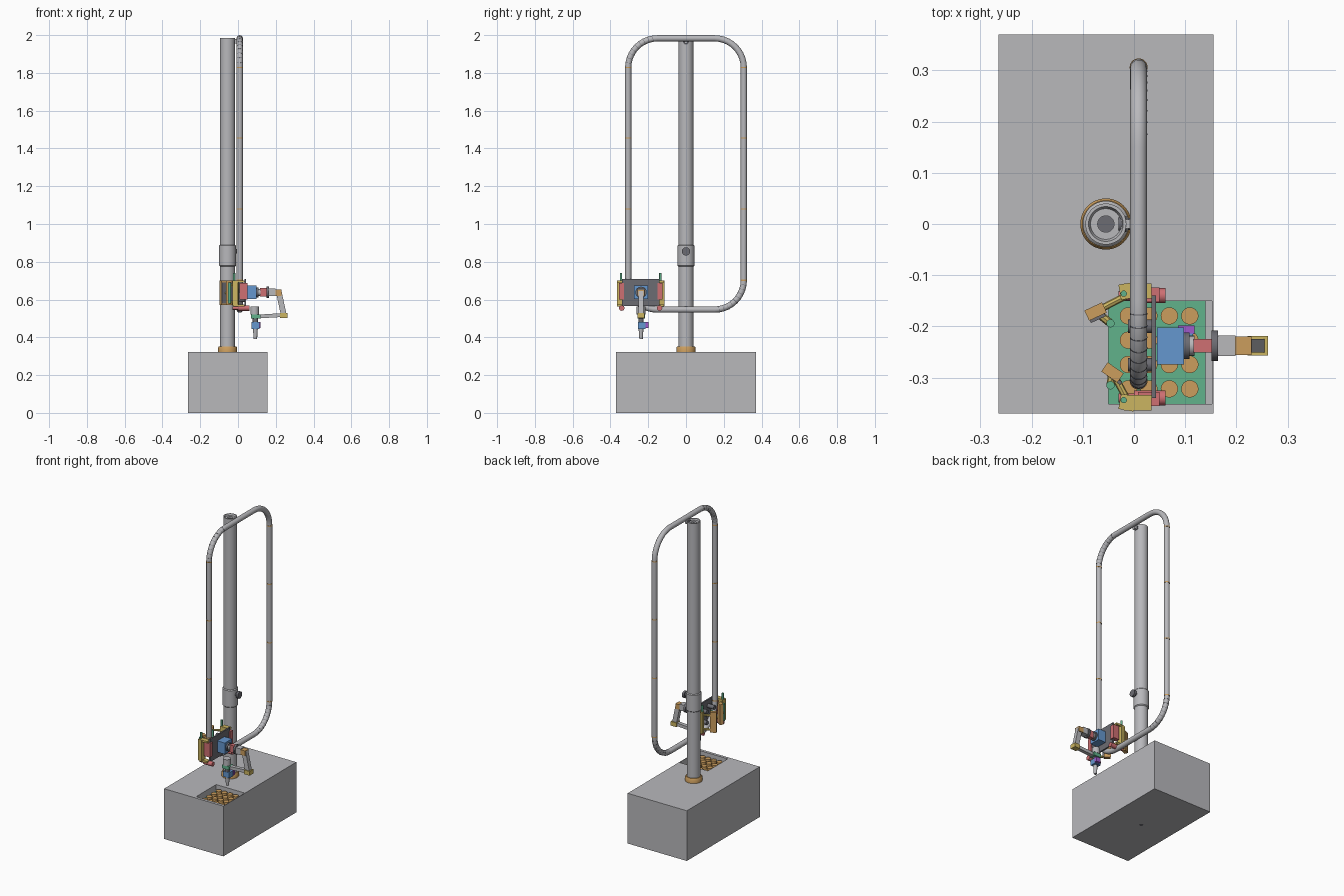
import bpy, bmesh, math
from mathutils import Vector, Matrix

if "Cube" in bpy.data.objects:
    bpy.data.objects.remove(bpy.data.objects["Cube"])


def material(name, r, g, b):
    m = bpy.data.materials.new(name)
    m.use_nodes = True
    m.diffuse_color = (r, g, b, 1)
    m.node_tree.nodes["Principled BSDF"].inputs["Base Color"].default_value = (r, g, b, 1)
    return m


GREY = material("steel grey", .48, .48, .5)
DARK = material("dark grey", .15, .15, .17)
ORANGE = material("orange", .6, .34, .11)
YELLOW = material("yellow", .6, .46, .12)
RED = material("red", .62, .16, .17)
BLUE = material("blue", .13, .31, .62)
GREEN = material("green", .12, .45, .26)
PURPLE = material("purple", .35, .1, .6)


def finish(name, bm, mat, smooth=False):
    bmesh.ops.recalc_face_normals(bm, faces=bm.faces)
    me = bpy.data.meshes.new(name)
    bm.to_mesh(me)
    bm.free()
    me.materials.append(mat)
    ob = bpy.data.objects.new(name, me)
    bpy.context.collection.objects.link(ob)
    if smooth:
        bpy.ops.object.select_all(action='DESELECT')
        ob.select_set(True)
        bpy.context.view_layer.objects.active = ob
        bpy.ops.object.shade_smooth_by_angle(angle=math.radians(35))
    return ob


def box(name, lo, hi, mat, turn=0):
    """Box between two corners, turned about its own vertical axis."""
    lo, hi = Vector(lo), Vector(hi)
    bm = bmesh.new()
    bmesh.ops.create_cube(bm, size=1, matrix=Matrix.Translation((lo + hi) / 2)
                          @ Matrix.Rotation(math.radians(turn), 4, 'Z')
                          @ Matrix.Diagonal((hi - lo).to_4d()))
    return finish(name, bm, mat)


def rod(name, a, b, r, mat, r2=None, sides=32):
    """Round bar or cone from a to b."""
    a, b = Vector(a), Vector(b)
    d = b - a
    place = Matrix.Translation((a + b) / 2) @ d.to_track_quat('Z', 'Y').to_matrix().to_4x4()
    bm = bmesh.new()
    bmesh.ops.create_cone(bm, cap_ends=True, segments=sides, radius1=r,
                          radius2=r if r2 is None else r2, depth=d.length, matrix=place)
    return finish(name, bm, mat, sides > 8)


def beam(name, a, b, width, thick, mat):
    """Rectangular bar from a to b in a plane of constant y."""
    a, b = Vector(a), Vector(b)
    d = b - a
    bm = bmesh.new()
    bmesh.ops.create_cube(bm, size=1, matrix=Matrix.Translation((a + b) / 2)
                          @ Matrix.Rotation(math.atan2(d.x, d.z), 4, 'Y')
                          @ Matrix.Diagonal((thick, width, d.length, 1)))
    return finish(name, bm, mat)


def lathe(name, profile, centre, mat, sides=48):
    bm = bmesh.new()
    vs = [bm.verts.new((r, 0, z)) for r, z in profile]
    edges = [bm.edges.new(p) for p in zip(vs, vs[1:])]
    bmesh.ops.spin(bm, geom=vs + edges, cent=(0, 0, 0), axis=(0, 0, 1),
                   angle=math.tau, steps=sides)
    bmesh.ops.remove_doubles(bm, verts=bm.verts, dist=1e-5)
    bmesh.ops.translate(bm, vec=centre, verts=bm.verts)
    return finish(name, bm, mat, True)


# Base block with a recessed tray pocket
base = box("base_block", (-.265, -.37, 0), (.155, .37, .322), GREY)
cutter = box("pocket_cutter", (-.05, -.352, .27), (.152, -.15, .4), GREY)
cut = base.modifiers.new("pocket", 'BOOLEAN')
cut.object, cut.solver = cutter, 'EXACT'
bpy.context.view_layer.objects.active = base
bpy.ops.object.modifier_apply(modifier=cut.name)
bpy.data.objects.remove(cutter)
rod("base_drain", (-.055, 0, -.0005), (-.055, 0, .002), .012, DARK)

# Tray with sixteen round samples
box("tray", (-.05, -.352, .27), (.14, -.15, .28), GREEN)
for i in range(4):
    for j in range(4):
        x, y = -.011 + .04 * i, -.322 + .0475 * j
        rod("sample", (x, y, .28), (x, y, .305), .0168, ORANGE)

# Hollow mast, sleeve and foot flange
PX = -.055
lathe("mast", [(.016, 1.96), (.016, 1.975), (.03, 1.975), (.034, 1.985), (.04, 1.985),
               (.04, .31)], (PX, 0, 0), GREY)
rod("mast_core", (PX, 0, 1.94), (PX, 0, 1.965), .018, DARK)
lathe("mast_sleeve", [(.04, .775), (.045, .78), (.045, .885), (.04, .89)], (PX, 0, 0), GREY)
lathe("foot_flange", [(.04, .352), (.046, .352), (.05, .346), (.05, .32)], (PX, 0, 0), ORANGE)
rod("sleeve_knob_stem", (-.015, 0, .855), (.0, 0, .855), .012, DARK)
rod("sleeve_knob", (.0, 0, .855), (.014, 0, .855), .022, DARK)
rod("top_clamp_disc", (-.03, 0, 1.965), (-.015, 0, 1.965), .016, DARK)
box("top_clamp", (-.025, -.009, 1.955), (.002, .009, 1.98), GREY)

# Rail loop: rounded rectangle swept with a round section
RX, HY, Z0, Z1, CR, TR = .009, .306, .547, 1.983, .155, .0165
path = []
for k, (y, z) in enumerate([(HY - CR, Z1 - CR), (CR - HY, Z1 - CR),
                            (CR - HY, Z0 + CR), (HY - CR, Z0 + CR)]):
    for s in range(11):
        a = math.radians(90 * k + 9 * s)
        path.append(((RX, y + CR * math.cos(a), z + CR * math.sin(a)), a))
bm = bmesh.new()
rings = []
for p, a in path:
    out = Vector((0, math.cos(a), math.sin(a)))
    rings.append([bm.verts.new(Vector(p) + TR * (out * math.cos(t) + Vector((1, 0, 0)) * math.sin(t)))
                  for t in [math.tau * n / 24 for n in range(24)]])
for r1, r2 in zip(rings, rings[1:] + rings[:1]):
    for n in range(24):
        bm.faces.new((r1[n], r1[n - 1], r2[n - 1], r2[n]))
finish("rail_loop", bm, GREY, True)

# Thin joint bands on the rail and dark seams on its bends
for z in (1.828, 1.455, 1.08, .702):
    for y in (-HY, HY):
        rod("rail_band", (RX, y, z - .003), (RX, y, z + .003), TR + .001, ORANGE)
for k, (p, a) in enumerate(path):
    if k % 11 not in (0, 10) and k // 11 in (1, 3):
        t = Vector((0, -math.sin(a), math.cos(a))) * .001
        rod("bend_seam", Vector(p) - t, Vector(p) + t, TR + .0006, DARK, sides=24)

# Carriage plate
YC = -.24
box("carriage_plate", (.034, YC - .1, .565), (.043, YC + .1, .71), DARK)

# Two grippers, mirrored about the carriage, one closed and one open
for s in (-1, 1):
    y = YC + s * .1

    def span(a, b):
        return sorted((y + s * a, y + s * b))

    y0, y1 = span(-.006, .024)
    box("gripper_body", (-.028, y0, .565), (.002, y1, .7), YELLOW, s * 10)
    for z in (.562, .69):
        box("gripper_bracket", (-.02, y0, z), (.034, y1, z + .012), YELLOW)
    y0, y1 = span(-.012, .016)
    box("gripper_motor", (.008, y0, .6), (.05, y1, .688), RED)
    rod("drive_motor", (.0, y, .555), (.062, y, .555), .0145, RED)
    rod("drive_shaft", (-.03, y, .555), (.0, y, .555), .009, RED)
    rod("lock_pin", (-.02, y + s * .004, .69), (-.02, y + s * .004, .74), .006, GREEN)
    # Claw made of a link and an upright jaw
    jx, jy, turn = (-.075, -.171, 25) if s > 0 else (-.042, -.29, -35)
    box("claw_jaw", (jx - .019, jy - .011, .57), (jx + .019, jy + .011, .7), ORANGE, turn)
    box("claw_pad", (jx - .012, jy - .016, .58), (jx + .02, jy - .009, .69), DARK, turn)
    for z in (.585, .675):
        rod("claw_link", (jx, jy, z), (-.015, y, z), .007, YELLOW, sides=8)
    gy = -.194 if s > 0 else -.315
    rod("claw_pivot", (-.046, gy, .58), (-.046, gy, .69), .008, GREEN)
    rod("claw_arm", (-.046, gy, .635), (jx, jy, .635), .008, YELLOW, sides=8)

# Rail rollers behind the plate
for z in (.6, .67):
    for y in (-.275, -.2):
        rod("roller", (-.012, y, z), (.034, y, z), .013, DARK)

# Shoulder: motor box, red coupling and flange
YA = -.238
box("shoulder_motor", (.045, YA - .036, .603), (.098, YA + .036, .675), BLUE)
rod("shoulder_collar", (.098, YA, .638), (.108, YA, .638), .026, DARK)
rod("shoulder_neck", (.106, YA, .638), (.118, YA, .638), .019, GREY)
box("shoulder_coupling", (.116, YA - .013, .615), (.153, YA + .013, .66), RED)
rod("shoulder_flange", (.151, YA, .638), (.164, YA, .638), .03, DARK)
box("upper_arm", (.163, YA - .02, .618), (.198, YA + .02, .658), GREY)
box("elbow_block", (.195, YA - .018, .62), (.23, YA + .018, .652), ORANGE)

# Drop link, lower elbow and forearm reaching back under the shoulder
beam("drop_link", (.215, YA, .645), (.243, YA, .515), .026, .03, GREY)
box("lower_elbow", (.222, YA - .019, .503), (.262, YA + .019, .53), YELLOW)
beam("forearm", (.105, YA, .51), (.235, YA, .518), .024, .02, GREY)

# Wrist and probe
WX = .092
rod("wrist_cap", (WX - .004, YA, .522), (WX - .004, YA, .562), .023, GREY)
box("wrist_plate", (.068, YA - .02, .5), (.118, YA + .02, .522), GREEN)
rod("wrist_neck", (WX, YA, .478), (WX, YA, .502), .014, DARK)
box("wrist_motor", (.072, YA - .015, .445), (.115, YA + .024, .48), BLUE)
box("wrist_sensor", (.086, YA + .023, .45), (.118, YA + .04, .48), PURPLE)
rod("probe", (WX, YA, .39), (WX, YA, .447), .009, GREY, .013, sides=24)
